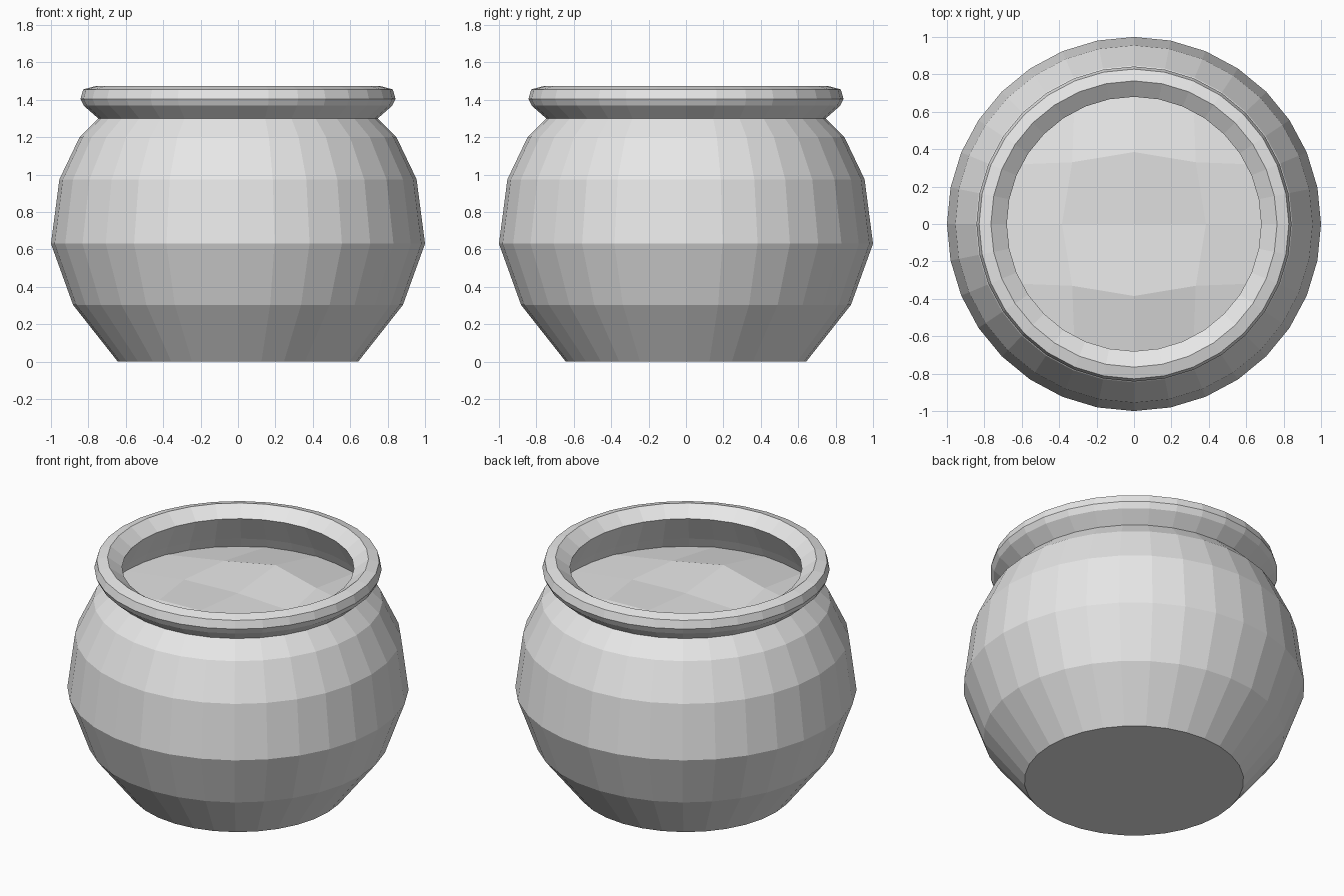
import bpy, bmesh, math

cube = bpy.data.objects.get("Cube")
if cube:
    bpy.data.objects.remove(cube, do_unlink=True)

SIDES = 32

grey = bpy.data.materials.new("light_grey")
grey.use_nodes = True
colour = (0.8, 0.8, 0.8, 1)
grey.diffuse_color = colour
grey.node_tree.nodes["Principled BSDF"].inputs["Base Color"].default_value = colour


def add_object(name, bm):
    bmesh.ops.recalc_face_normals(bm, faces=bm.faces)
    mesh = bpy.data.meshes.new(name)
    bm.to_mesh(mesh)
    bm.free()
    mesh.materials.append(grey)
    obj = bpy.data.objects.new(name, mesh)
    bpy.context.collection.objects.link(obj)
    return obj


def lathe(name, profile):
    """Turn a radius/height profile round z and cap both ends."""
    bm = bmesh.new()
    turns = [math.tau * i / SIDES for i in range(SIDES)]
    rings = [[bm.verts.new((r * math.cos(a), r * math.sin(a), z)) for a in turns]
             for r, z in profile]
    for low, high in zip(rings, rings[1:]):
        for i in range(SIDES):
            j = (i + 1) % SIDES
            bm.faces.new((low[i], low[j], high[j], high[i]))
    bm.faces.new(rings[0])
    bm.faces.new(rings[-1])
    return add_object(name, bm)


# Round pot: outer wall, flared lip, then the inner wall down to the floor
outer = [(0.643, 0), (0.882, 0.303), (1, 0.63), (0.955, 0.974), (0.847, 1.2), (0.747, 1.3)]
lip = [(0.825, 1.368), (0.842, 1.405), (0.828, 1.455), (0.765, 1.472), (0.68, 1.41)]
inner = [(0.77, 1.24), (0.8, 1.176), (0.88, 0.97), (0.92, 0.63), (0.81, 0.33), (0.6, 0.08)]
lathe("pot", outer + lip + inner)

# Wavy contents: a square grid pressed into a disc
radii = {(0, 0): 0, (0, 1): 0.385, (1, 1): 0.467}
heights = {(0, 0): 1.245, (1, 0): 1.23, (0, 1): 1.28, (1, 1): 1.24}


def disc_point(i, j):
    k = max(abs(i), abs(j))
    if k == 0:
        angle = 0
    elif abs(i) == k:
        angle = math.pi / 4 * j / i + (math.pi if i < 0 else 0)
    else:
        angle = math.pi / 2 - math.pi / 4 * i / j + (math.pi if j < 0 else 0)
    r = radii.get(tuple(sorted((abs(i), abs(j)))), 0.82)
    z = heights.get((abs(i), abs(j)), 1.175)
    return r * math.cos(angle), r * math.sin(angle), z


bm = bmesh.new()
steps = range(-2, 3)
grid = {(i, j): bm.verts.new(disc_point(i, j)) for i in steps for j in steps}
for i in range(-2, 2):
    for j in range(-2, 2):
        bm.faces.new((grid[i, j], grid[i + 1, j], grid[i + 1, j + 1], grid[i, j + 1]))
for face in bm.faces:
    face.normal_update()
add_object("contents", bm)
